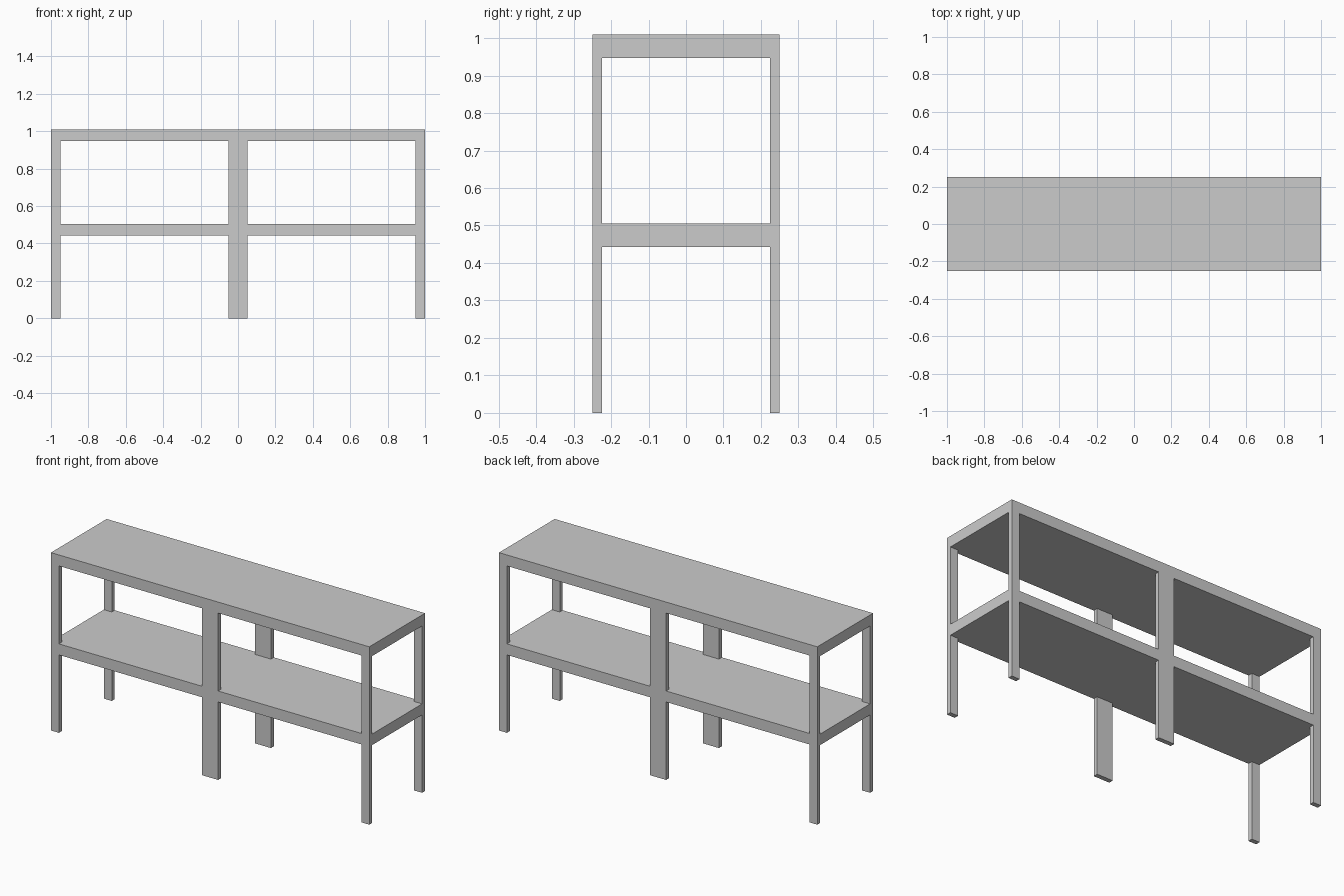
import bpy

if "Cube" in bpy.data.objects:
    bpy.data.objects.remove(bpy.data.objects["Cube"])

W, D = 2.0, 0.5            # overall width and depth
POST_T = 0.026             # post thickness front to back
BOARD_T = 0.0625           # board thickness
TOPS = (0.505, 1.01)       # top heights of the two boards


def box(name, x0, x1, y0, y1, z0, z1):
    bpy.ops.mesh.primitive_cube_add(
        size=1, location=((x0 + x1) / 2, (y0 + y1) / 2, (z0 + z1) / 2))
    ob = bpy.context.object
    ob.name = name
    ob.scale = (x1 - x0, y1 - y0, z1 - z0)
    bpy.ops.object.transform_apply(location=False, rotation=False, scale=True)
    return ob


# Shelf and top boards
for name, top in zip(("middle_shelf", "top_board"), TOPS):
    box(name, -W / 2, W / 2, -D / 2, D / 2, top - BOARD_T, top)

# Posts: narrow at the ends, double width in the middle, front and back,
# running from the floor to the shelf and from the shelf to the top
columns = (("left", -1.0, -0.95), ("centre", -0.05, 0.05), ("right", 0.95, 1.0))
rows = (("front", -D / 2, -D / 2 + POST_T), ("back", D / 2 - POST_T, D / 2))
levels = (("leg", 0.0, TOPS[0] - BOARD_T), ("post", TOPS[0], TOPS[1] - BOARD_T))
for row, y0, y1 in rows:
    for col, x0, x1 in columns:
        for level, z0, z1 in levels:
            box(f"{row}_{col}_{level}", x0, x1, y0, y1, z0, z1)
